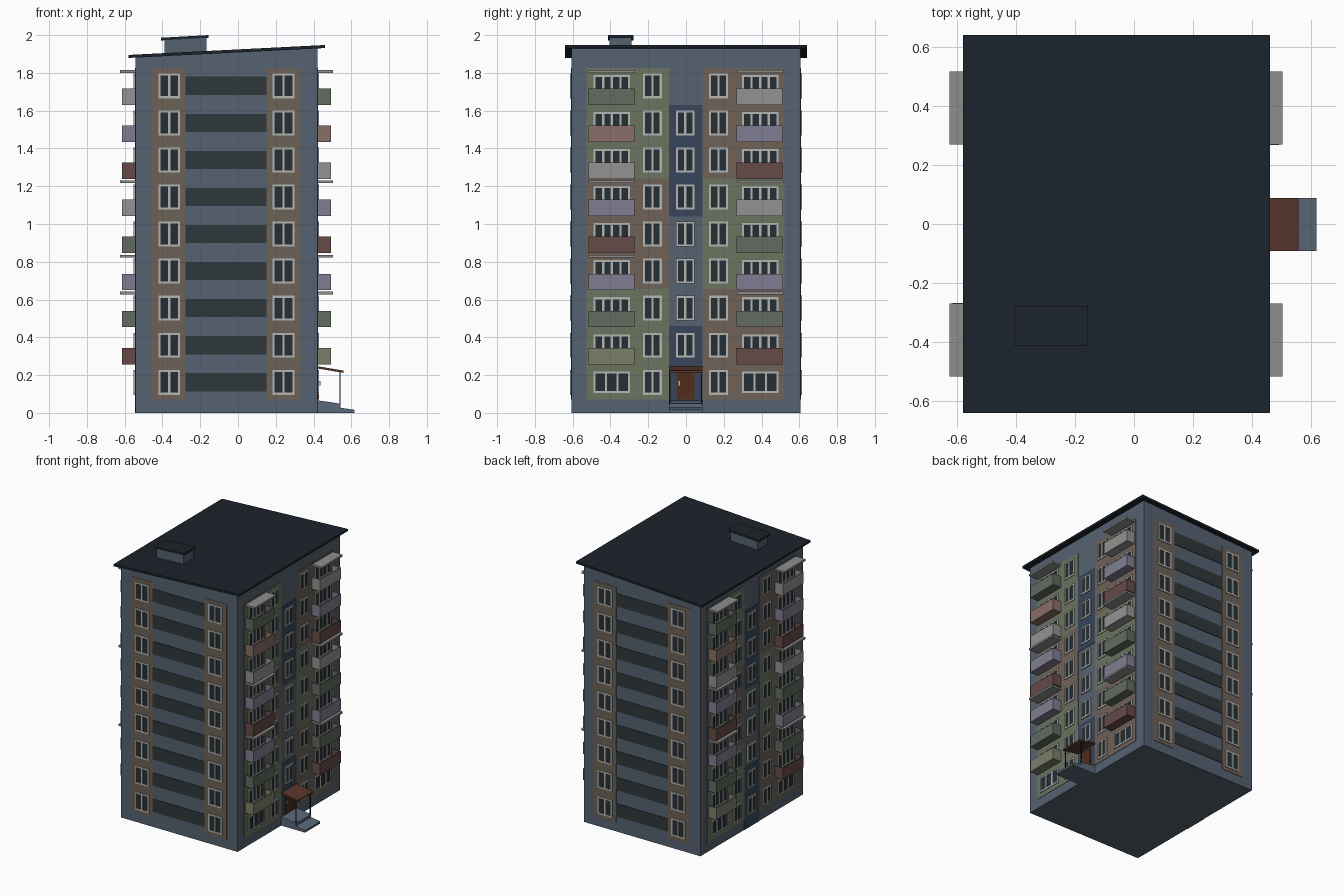
import bpy, bmesh
from mathutils import Vector

if "Cube" in bpy.data.objects:
    bpy.data.objects.remove(bpy.data.objects["Cube"])

CX, HX, HY = -0.0615, 0.482, 0.606       # body centre and half sizes
ROWS = [0.162 + 0.1962 * i for i in range(9)]
parts = {}

COL = {
    "body": "566270", "roof": "222830", "tan": "6C6157", "green": "6B7360",
    "brown": "6E6258", "blue": "3A485C", "glass": "2A3238", "frame": "B4B4B0",
    "band": "323A3D", "slab": "8C8C8C", "grey": "919191", "lilac": "7F7D90",
    "red": "654C4A", "pink": "876E68", "sage": "616A60", "olive": "7B7E69",
    "door": "54301F", "canopy": "5A3A30", "metal": "20242A", "step": "5A6878",
}


def linear(h):
    return [(int(h[i:i + 2], 16) / 255) ** 2.2 for i in (0, 2, 4)] + [1]


def prism(name, col, pts, ya, yb):
    """Profile in x/z, extruded along y, collected into one object per name."""
    bm = parts.setdefault((name, col), bmesh.new())
    a = [bm.verts.new((x, ya, z)) for x, z in pts]
    b = [bm.verts.new((x, yb, z)) for x, z in pts]
    fs = [bm.faces.new(a), bm.faces.new(b[::-1])]
    for i in range(len(a)):
        j = (i + 1) % len(a)
        fs.append(bm.faces.new((a[i], b[i], b[j], a[j])))
    bmesh.ops.recalc_face_normals(bm, faces=fs)


def box(name, col, x, y, z):
    (x0, x1), (y0, y1), (z0, z1) = sorted(x), sorted(y), sorted(z)
    prism(name, col, [(x0, z0), (x1, z0), (x1, z1), (x0, z1)], y0, y1)


def wall(side, name, col, u0, u1, z0, z1, d1, d0=-0.004):
    """Box on a wall: u runs along the wall, d is the distance out of it."""
    axis, s = side[0], 1 if side[1] == "+" else -1
    if axis == "x":
        box(name, col, (CX + s * (HX + d0), CX + s * (HX + d1)), (s * u0, s * u1), (z0, z1))
    else:
        box(name, col, (u0, u1), (s * (HY + d0), s * (HY + d1)), (z0, z1))


def window(side, u0, u1, z0, z1, panes):
    t = 0.011
    wall(side, "window_glass", "glass", u0 + t / 2, u1 - t / 2, z0 + t / 2, z1 - t / 2, 0.005)
    for a, b in ((z0, z0 + t), (z1 - t, z1)):
        wall(side, "window_frames", "frame", u0, u1, a, b, 0.009)
    for i in range(panes + 1):
        u = u0 + (u1 - u0 - t) * i / panes
        wall(side, "window_frames", "frame", u, u + t, z0 + t, z1 - t, 0.009)


# body with sloping top, roof sheet
def roof_z(x):
    return 1.879 + (x + 0.58) * 0.0505


x0, x1 = CX - HX, CX + HX
prism("building_body", "body", [(x0, 0), (x1, 0), (x1, roof_z(x1) + .004), (x0, roof_z(x0) + .004)], -HY, HY)
prism("roof", "roof", [(-.58, roof_z(-.58)), (.46, roof_z(.46)), (.46, roof_z(.46) + .016),
                       (-.58, roof_z(-.58) + .016)], -.64, .64)
# roof vent and its cap
prism("roof_vent", "body", [(-.39, 1.895), (-.167, 1.905), (-.167, 1.988), (-.39, 1.975)], -.405, -.288)
prism("roof_vent_cap", "roof", [(-.407, 1.972), (-.156, 1.986), (-.156, 2.0), (-.407, 1.986)], -.412, -.278)

# front and back walls: window strips joined by dark bands
for side in ("y-", "y+"):
    for a, b, w0, w1 in ((-.459, -.278, -.422, -.306), (.151, .332, .183, .299)):
        wall(side, "end_wall_panels", "tan", a, b, .07, 1.825, .003)
        for z in ROWS:
            window(side, w0, w1, z - .066, z + .066, 2)
    for z in ROWS:
        wall(side, "end_wall_bands", "band", -.278, .151, z - .048, z + .048, .004)

# balcony walls, the second is the first turned half round
LEFT = ["olive", "sage", "lilac", "red", "lilac", "grey", "pink", "sage"]
RIGHT = ["red", "sage", "lilac", "sage", "grey", "red", "lilac", "grey"]


def balcony(side, u0, u1, z, col):
    n, t, d, h = "balconies_" + col, .006, .071, .087
    wall(side, n, col, u0, u1, z, z + t, d)
    wall(side, n, col, u0, u1, z + t, z + h, d, d - t)
    wall(side, n, col, u0, u0 + t, z + t, z + h, d - t)
    wall(side, n, col, u1 - t, u1, z + t, z + h, d - t)


for side in ("x+", "x-"):
    for k in range(3):
        a, b = .07 + .585 * k, .07 + .585 * (k + 1)
        c = ("green", "brown")
        wall(side, "panels_" + c[k % 2], c[k % 2], -.528, -.091, a, b, .003)
        wall(side, "panels_" + c[1 - k % 2], c[1 - k % 2], .088, .522, a, b, .003)
    for a, b in ((.0, .46), (1.04, 1.63)):
        wall(side, "stair_panels", "blue", -.091, .088, a, b, .003)
    for i, z in enumerate(ROWS):
        window(side, -.228, -.128, z - .066, z + .066, 2)
        window(side, .122, .222, z - .066, z + .066, 2)
        if i < 8 and (i > 0 or side == "x-"):
            window(side, -.054, .046, z - .066, z + .066, 2)
        for u in (-.489, .297):
            window(side, u, u + .192, z - .058, z + .058, 3 if i == 0 else 4)
        if i:
            balcony(side, -.517, -.273, z - .101, LEFT[i - 1])
            balcony(side, .268, .512, z - .101, RIGHT[i - 1])
    for u0, u1, zs in ((-.517, -.27, (.822, 1.216, 1.8)), (.27, .517, (.628, 1.216, 1.8))):
        for z in zs:
            wall(side, "balcony_covers", "slab", u0, u1, z, z + .014, .082)

# entrance: landing, step, door, canopy on posts
prism("entrance_landing", "step", [(.41, 0), (.542, 0), (.542, .049), (.41, .068)], -.091, .088)
prism("entrance_step", "step", [(.54, 0), (.618, 0), (.618, .016), (.54, .028)], -.091, .088)
box("entrance_door", "door", (.415, .43), (-.05, .046), (.07, .22))
box("door_handle", "frame", (.428, .436), (-.04, -.032), (.145, .168))
prism("entrance_canopy", "canopy", [(.415, .236), (.558, .212), (.558, .224), (.415, .248)], -.091, .088)
for y in (-.086, .083):
    box("canopy_posts", "metal", (.537, .543), (y - .003, y + .003), (.045, .22))

# turn the collected parts into objects
mats = {}
for (name, col), bm in parts.items():
    me = bpy.data.meshes.new(name)
    bm.to_mesh(me)
    bm.free()
    if col not in mats:
        mats[col] = bpy.data.materials.new(col)
        mats[col].diffuse_color = linear(COL[col])
    me.materials.append(mats[col])
    bpy.context.collection.objects.link(bpy.data.objects.new(name, me))

for m in bpy.data.materials:
    if m.users and not m.is_grease_pencil:
        m.use_nodes = True
        m.node_tree.nodes["Principled BSDF"].inputs["Base Color"].default_value = m.diffuse_color
